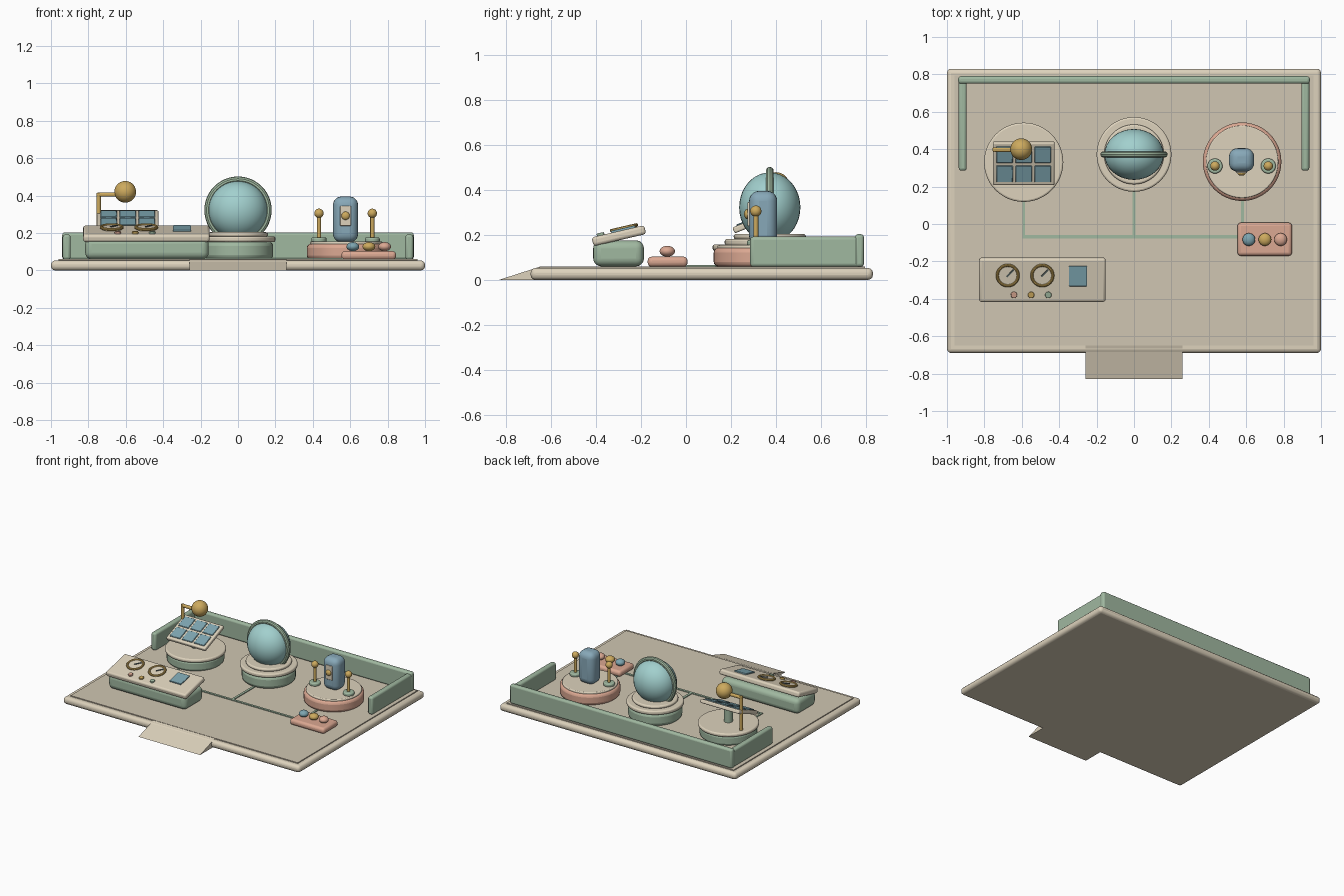
import bpy, bmesh
from math import radians, sin, cos, pi
from mathutils import Matrix, Vector

cube = bpy.data.objects.get("Cube")
if cube:
    bpy.data.objects.remove(cube, do_unlink=True)


def material(name, hex_code):
    srgb = [int(hex_code[i:i + 2], 16) / 255 for i in (0, 2, 4)]
    col = [c / 12.92 if c < 0.04 else ((c + 0.055) / 1.055) ** 2.4 for c in srgb] + [1]
    m = bpy.data.materials.new(name)
    m.use_nodes = True
    m.diffuse_color = col
    m.node_tree.nodes["Principled BSDF"].inputs["Base Color"].default_value = col
    return m


CREAM = material("cream", "DDD2BC")
FLOOR = material("floor_tan", "D0C6B2")
GREEN = material("sage_green", "A0B8A0")
GLASS = material("pale_aqua", "A2D0CE")
BLUE = material("slate_blue", "87A8B8")
CELL = material("screen_blue", "7DA5B0")
GOLD = material("brass", "CDAA5E")
SALMON = material("salmon", "DBA892")
DARK = material("dark_grey", "55605F")

WORLD = Matrix.Identity(4)


def finish(name, bm, mat, loc, frame, bevel=0, segments=3):
    bmesh.ops.recalc_face_normals(bm, faces=bm.faces)
    me = bpy.data.meshes.new(name)
    bm.to_mesh(me)
    bm.free()
    me.materials.append(mat)
    ob = bpy.data.objects.new(name, me)
    bpy.context.collection.objects.link(ob)
    ob.matrix_world = frame @ Matrix.Translation(loc)
    if bevel:
        mod = ob.modifiers.new("rounding", "BEVEL")
        mod.width, mod.segments = bevel, segments
        mod.limit_method, mod.angle_limit = "ANGLE", radians(40)
    bpy.ops.object.select_all(action="DESELECT")
    ob.select_set(True)
    bpy.context.view_layer.objects.active = ob
    bpy.ops.object.shade_smooth_by_angle(angle=radians(35))
    return ob


def box(name, mat, x, y, z, bevel=0, frame=WORLD, segments=3):
    """Box from (min, max) ranges on each axis."""
    bm = bmesh.new()
    size = [r[1] - r[0] for r in (x, y, z)]
    bmesh.ops.create_cube(bm, size=1, matrix=Matrix.Diagonal((*size, 1)))
    return finish(name, bm, mat, [sum(r) / 2 for r in (x, y, z)], frame, bevel, segments)


def drum(name, mat, x, y, r, z0, z1, bevel=0, frame=WORLD, sides=48):
    bm = bmesh.new()
    bmesh.ops.create_cone(bm, cap_ends=True, segments=sides, radius1=r, radius2=r, depth=z1 - z0)
    return finish(name, bm, mat, (x, y, (z0 + z1) / 2), frame, bevel)


def ball(name, mat, loc, radii, frame=WORLD):
    bm = bmesh.new()
    bmesh.ops.create_uvsphere(bm, u_segments=32, v_segments=20, radius=1,
                              matrix=Matrix.Diagonal((*radii, 1)))
    return finish(name, bm, mat, loc, frame)


def ring(name, mat, loc, major, minor, frame=WORLD, turn=0, n=48, k=10):
    """Torus about z, optionally turned about x."""
    bm = bmesh.new()
    rows = [[bm.verts.new(((major + minor * cos(b)) * cos(a),
                           (major + minor * cos(b)) * sin(a), minor * sin(b)))
             for b in [2 * pi * j / k for j in range(k)]]
            for a in [2 * pi * i / n for i in range(n)]]
    for i in range(n):
        for j in range(k):
            p, q = rows[i], rows[(i + 1) % n]
            bm.faces.new((p[j], q[j], q[(j + 1) % k], p[(j + 1) % k]))
    bm.transform(Matrix.Rotation(turn, 4, "X"))
    return finish(name, bm, mat, loc, frame)


def tilted(x, y, z, degrees):
    return Matrix.Translation((x, y, z)) @ Matrix.Rotation(radians(degrees), 4, "X")


# Base, raised floor and entry ramp
box("base_slab", CREAM, (-1, 1), (-.69, .83), (0, .053), .022)
box("floor_panel", FLOOR, (-.96, .96), (-.65, .795), (.03, .06))
bm = bmesh.new()
ends = [[bm.verts.new((x, y, z)) for y, z in ((-.83, 0), (-.65, 0), (-.65, .058))]
        for x in (-.26, .26)]
bm.faces.new(ends[0])
bm.faces.new(ends[1])
for i in range(3):
    j = (i + 1) % 3
    bm.faces.new((ends[0][i], ends[0][j], ends[1][j], ends[1][i]))
finish("entry_ramp", bm, CREAM, (0, 0, 0), WORLD)

# Low walls
box("back_wall", GREEN, (-.94, .94), (.75, .79), (.058, .203), .014)
for side, s in (("left", 1), ("right", -1)):
    box(side + "_wall", GREEN, sorted((.895 * s, .937 * s)), (.285, .78), (.058, .192), .014)

# Floor guide strips
box("guide_strip_cross", GREEN, (-.597, .57), (-.077, -.06), (.055, .066))
for name, x, top, w in (("right", -.59, .13, .007), ("middle", 0, .19, .009), ("left", .58, .13, .007)):
    box("guide_strip_" + name, GREEN, (x - w, x + w), (-.07, top), (.055, .066))

# Solar exhibit: pedestal, tilted panel with cells, sun lamp
drum("solar_pedestal", GREEN, -.59, .33, .2, .058, .135, .018)
drum("solar_pedestal_top", CREAM, -.59, .33, .212, .13, .157, .01)
drum("panel_post", GREEN, -.59, .33, .03, .15, .26)
panel = tilted(-.59, .325, .265, 22)
box("panel_frame", CREAM, (-.165, .165), (-.123, .123), (-.014, .014), .008, panel)
for i in range(3):
    for j in range(2):
        cx, cy = (i - 1) * .102, (j - .5) * .11
        box("solar_cell", CELL, (cx - .044, cx + .044), (cy - .047, cy + .047),
            (.01, .02), .003, panel, 1)
drum("lamp_post", GOLD, -.745, .398, .012, .15, .415, sides=20)
box("lamp_arm", GOLD, (-.757, -.63), (.386, .41), (.394, .416), .008)
ball("sun_lamp", GOLD, (-.603, .4, .42), (.058, .058, .058))

# Globe exhibit
drum("globe_pedestal", GREEN, 0, .372, .188, .058, .155, .025)
drum("globe_pedestal_top", CREAM, 0, .372, .2, .152, .182, .01)
drum("globe_collar", CREAM, 0, .372, .16, .18, .204, .01)
ball("globe", GLASS, (0, .372, .322), (.158, .136, .155))
ring("globe_ring", GREEN, (0, .372, .322), .163, .017, turn=pi / 2)

# Capsule exhibit: pedestal, capsule with hatch, two beacon posts
drum("capsule_pedestal", SALMON, .578, .333, .21, .058, .143, .022)
drum("capsule_pedestal_top", CREAM, .578, .333, .194, .13, .154, .006)
box("capsule_body", BLUE, (.508, .642), (.28, .405), (.15, .395), .045, segments=5)
box("capsule_hatch", CREAM, (.546, .604), (.272, .29), (.238, .345), .005)
ball("hatch_knob", GOLD, (.575, .272, .292), (.022, .014, .022))
for name, x in (("right", .433), ("left", .718)):
    drum(name + "_beacon_foot", GREEN, x, .31, .04, .15, .176, .008)
    drum(name + "_beacon_post", GOLD, x, .31, .011, .17, .29, sides=20)
    ball(name + "_beacon_ball", GOLD, (x, .31, .305), (.025, .025, .025))

# Console with sloping top, dials, screen and buttons
box("console_body", GREEN, (-.817, -.157), (-.412, -.187), (.06, .175), .035, segments=5)
top = tilted(-.49, -.298, .196, 13)
box("console_top", CREAM, (-.338, .338), (-.12, .12), (-.02, .02), .013, top)
for x in (-.185, 0):
    drum("dial_face", CREAM, x, .03, .057, .018, .03, frame=top)
    ring("dial_rim", GOLD, (x, .03, .029), .056, .008, top)
    turn = top @ Matrix.Translation((x, .03, 0)) @ Matrix.Rotation(radians(45), 4, "Z")
    box("dial_needle", DARK, (-.008, .044), (-.004, .004), (.029, .035), frame=turn)
box("console_screen", CELL, (.142, .24), (-.03, .08), (.015, .029), .004, top)
for x, mat in ((-.152, SALMON), (-.06, GOLD), (.032, GREEN)):
    drum("console_button", mat, x, -.078, .017, .015, .031, .004, top, 24)

# Small control box with three push buttons
box("control_box", SALMON, (.553, .845), (-.17, .007), (.058, .103), .018)
for x, mat in ((.614, CELL), (.7, GOLD), (.784, SALMON)):
    ball("push_button", mat, (x, -.083, .127), (.034, .034, .024))
